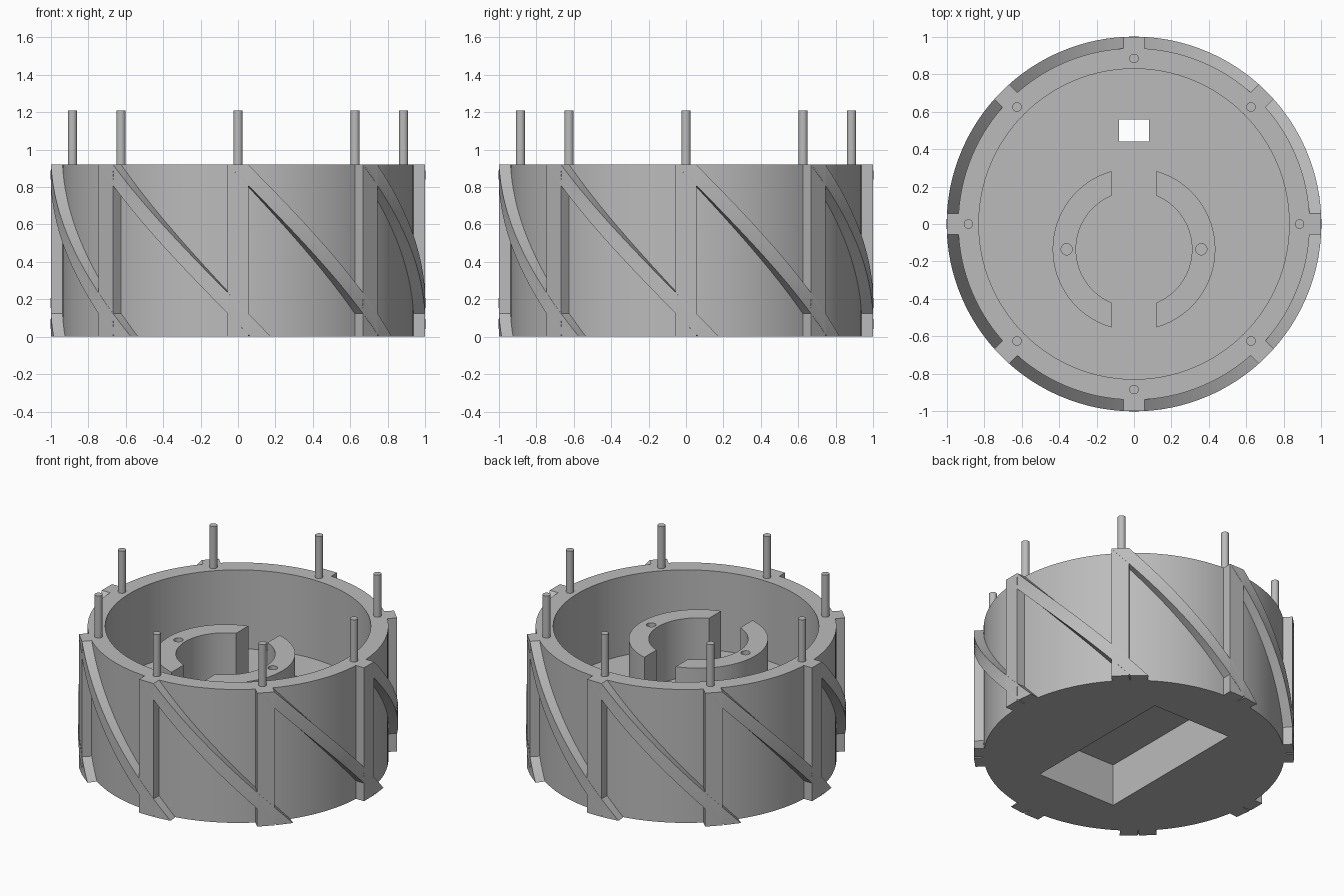
import bpy, bmesh
from math import pi, cos, sin, acos, radians
from mathutils import Matrix, Vector

if "Cube" in bpy.data.objects:
    bpy.data.objects.remove(bpy.data.objects["Cube"], do_unlink=True)

grey = bpy.data.materials.new("plain_grey")
grey.use_nodes = True
GREY = (0.5, 0.5, 0.5, 1)
grey.diffuse_color = GREY
grey.node_tree.nodes["Principled BSDF"].inputs["Base Color"].default_value = GREY

HEIGHT, FLOOR = 0.92, 0.375
R_OUT, R_IN = 0.94, 0.83


def finish(bm, name, smooth=True):
    bmesh.ops.recalc_face_normals(bm, faces=bm.faces)
    mesh = bpy.data.meshes.new(name)
    bm.to_mesh(mesh)
    bm.free()
    mesh.materials.append(grey)
    obj = bpy.data.objects.new(name, mesh)
    bpy.context.collection.objects.link(obj)
    if smooth:
        shade(obj)
    return obj


def activate(obj):
    bpy.ops.object.select_all(action='DESELECT')
    obj.select_set(True)
    bpy.context.view_layer.objects.active = obj


def shade(obj):
    activate(obj)
    bpy.ops.object.shade_smooth_by_angle(angle=radians(30))


def loft(sections, name, closed=False):
    """Skin a list of matching cross-sections; cap the ends unless closed."""
    bm = bmesh.new()
    rings = [[bm.verts.new(p) for p in s] for s in sections]
    n = len(rings[0])
    pairs = list(zip(rings, rings[1:]))
    if closed:
        pairs.append((rings[-1], rings[0]))
    else:
        bm.faces.new(rings[0])
        bm.faces.new(rings[-1])
    for a, b in pairs:
        for i in range(n):
            j = (i + 1) % n
            bm.faces.new((a[i], a[j], b[j], b[i]))
    return finish(bm, name, smooth=False)


def box(name, x, y, z, turn=0.0):
    outline = [(x[0], y[0]), (x[1], y[0]), (x[1], y[1]), (x[0], y[1])]
    rot = Matrix.Rotation(turn, 3, 'Z')
    return loft([[rot @ Vector((*p, h)) for p in outline] for h in z], name)


def cylinder(name, x, y, radius, z, sides=32):
    pts = [(x + radius * cos(2 * pi * i / sides),
            y + radius * sin(2 * pi * i / sides)) for i in range(sides)]
    return loft([[(*p, h) for p in pts] for h in z], name)


def cut(obj, cutters):
    for c in cutters:
        c.hide_render = True
        mod = obj.modifiers.new("cut", 'BOOLEAN')
        mod.operation, mod.solver, mod.object = 'DIFFERENCE', 'EXACT', c
        activate(obj)
        bpy.ops.object.modifier_apply(modifier=mod.name)
        bpy.data.objects.remove(c, do_unlink=True)


# Drum: open cup with a thick floor
drum = cylinder("drum", 0, 0, R_OUT, (0, HEIGHT), 128)
cut(drum, [
    cylinder("bowl_cutter", 0, 0, R_IN, (FLOOR, HEIGHT + 0.2), 128),
    box("pocket_cutter", (-0.3, 0.3), (-0.56, 0.56), (-0.2, 0.29)),
    box("slot_cutter", (-0.08, 0.08), (0.44, 0.559), (0.2, 0.5)),
])
shade(drum)

# Two half rings standing on the floor, each with a screw hole
RING_Y, RING_OUT, RING_IN, GAP = -0.135, 0.435, 0.31, 0.12
for side, name in ((1, "left_half_ring"), (-1, "right_half_ring")):
    def arc(r, steps=40):
        a = acos(GAP / r)
        return [(side * r * cos(t), RING_Y + r * sin(t))
                for t in (-a + 2 * a * i / steps for i in range(steps + 1))]
    outline = arc(RING_OUT) + arc(RING_IN)[::-1]
    ring = loft([[(*p, z) for p in outline] for z in (FLOOR, 0.78)], name)
    cut(ring, [cylinder("hole_cutter", side * 0.36, RING_Y, 0.03, (FLOOR - 0.1, 1))])
    shade(ring)

# Eight stations: upright rib, twisted rib and locating pin
HALF, TWIST, STEPS = 0.055, radians(52), 40
for k in range(8):
    turn = k * pi / 4
    box(f"upright_rib_{k + 1}", (0.93, 1.0), (-HALF, HALF), (0, HEIGHT), turn)

    profile = [(0.93, -HALF), (1.0, -HALF), (1.0, HALF), (0.93, HALF)]
    sections = []
    for i in range(STEPS + 1):
        f = i / STEPS
        rot = Matrix.Rotation(turn + TWIST * f, 3, 'Z')
        sections.append([rot @ Vector((*p, HEIGHT * (1 - f))) for p in profile])
    shade(loft(sections, f"twisted_rib_{k + 1}"))

    shade(cylinder(f"pin_{k + 1}", 0.885 * cos(turn), 0.885 * sin(turn),
                   0.025, (HEIGHT - 0.02, 1.21)))
